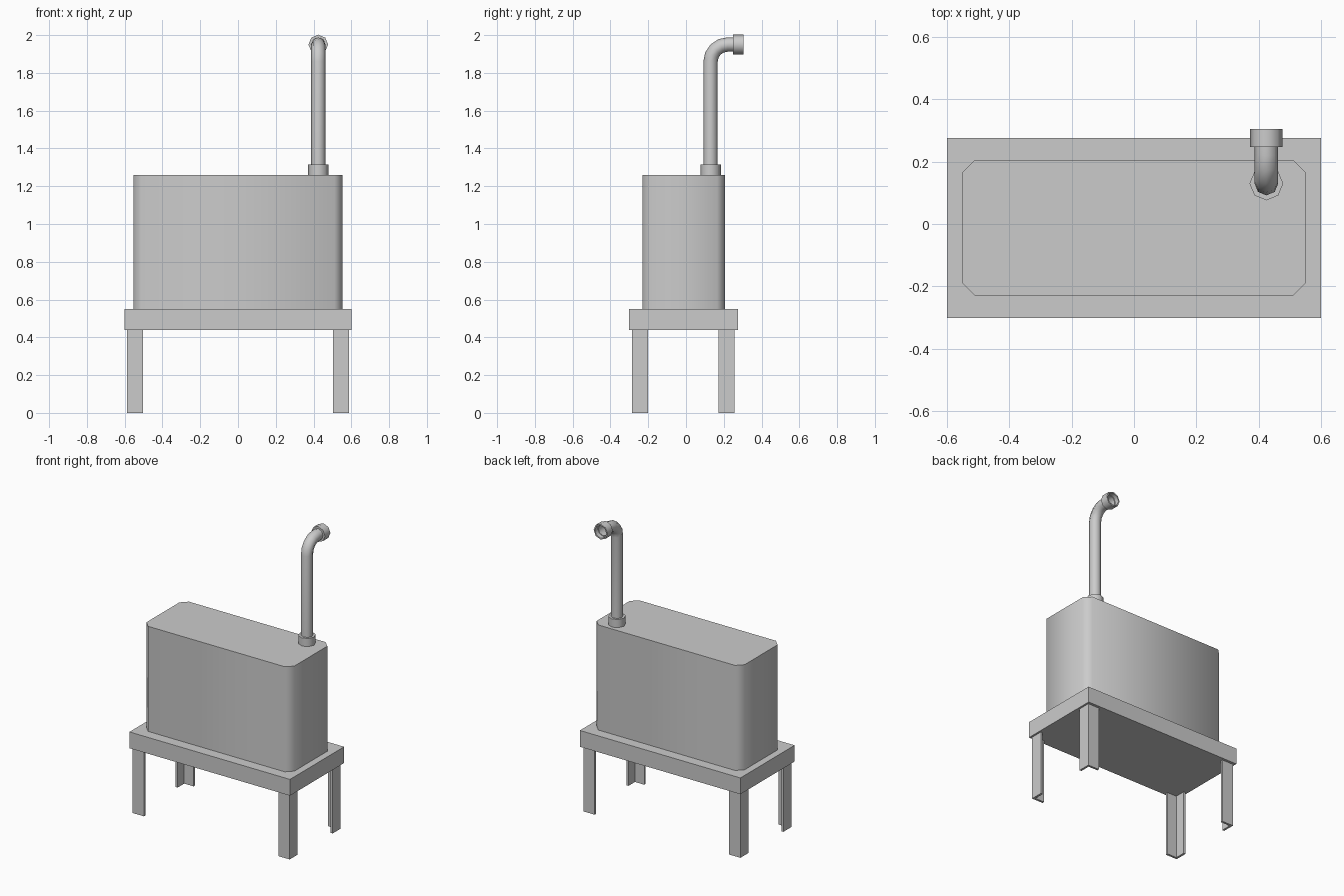
import bpy, bmesh, math
from mathutils import Vector

if "Cube" in bpy.data.objects:
    bpy.data.objects.remove(bpy.data.objects["Cube"])


def finish(name, bm, smooth=None):
    bmesh.ops.recalc_face_normals(bm, faces=bm.faces)
    me = bpy.data.meshes.new(name)
    bm.to_mesh(me)
    bm.free()
    ob = bpy.data.objects.new(name, me)
    bpy.context.collection.objects.link(ob)
    if smooth:
        bpy.ops.object.select_all(action='DESELECT')
        ob.select_set(True)
        bpy.context.view_layer.objects.active = ob
        bpy.ops.object.shade_smooth_by_angle(angle=math.radians(smooth))
    return ob


def prism(name, outline, z0, z1, smooth=None):
    bm = bmesh.new()
    face = bm.faces.new([bm.verts.new((x, y, z0)) for x, y in outline])
    ext = bmesh.ops.extrude_face_region(bm, geom=[face], use_keep_orig=True)
    top = [v for v in ext['geom'] if isinstance(v, bmesh.types.BMVert)]
    bmesh.ops.translate(bm, verts=top, vec=(0, 0, z1 - z0))
    return finish(name, bm, smooth)


def sweep(name, rings, closed=False, sides=8):
    # each ring: (y, z, tilt from vertical towards +y, radius)
    bm = bmesh.new()
    loops = []
    for y, z, tilt, r in rings:
        side = Vector((1, 0, 0))
        up = Vector((0, math.cos(tilt), -math.sin(tilt)))
        c = Vector((PIPE_X, y, z))
        loops.append([bm.verts.new(c + r * (math.cos(a) * side + math.sin(a) * up))
                      for a in (2 * math.pi * i / sides for i in range(sides))])
    pairs = list(zip(loops, loops[1:]))
    if closed:
        pairs.append((loops[-1], loops[0]))
    for a, b in pairs:
        for i in range(sides):
            j = (i + 1) % sides
            bm.faces.new((a[i], a[j], b[j], b[i]))
    return finish(name, bm, 50)


PIPE_X, PIPE_Y = 0.425, 0.13
R = 0.038

# Stand platform
prism("stand_platform", [(-.6, -.302), (.6, -.302), (.6, .276), (-.6, .276)], 0.44, 0.55)

# Angle-iron legs, mirrored to the four corners
W, T = 0.085, 0.015
for sx, xn in ((-1, "left"), (1, "right")):
    for sy, y0, yn in ((-1, -.287, "front"), (1, .258, "back")):
        x0 = sx * .587
        ell = [(0, 0), (W, 0), (W, T), (T, T), (T, W), (0, W)]
        prism(f"{yn}_{xn}_leg", [(x0 - sx * u, y0 - sy * v) for u, v in ell], 0, 0.44)

# Tank with chamfered vertical corners
c, x, y0, y1 = 0.042, 0.553, -0.23, 0.206
prism("tank", [(-x + c, y0), (x - c, y0), (x, y0 + c), (x, y1 - c),
               (x - c, y1), (-x + c, y1), (-x, y1 - c), (-x, y0 + c)], 0.55, 1.26, 50)

# Vent pipe with a quarter bend to the back
bend, steps, z_bend = 0.09, 4, 1.86
rings = [(PIPE_Y, 1.26, 0, R)]
for i in range(steps + 1):
    t = math.pi / 2 * i / steps
    rings.append((PIPE_Y + bend * (1 - math.cos(t)), z_bend + bend * math.sin(t), t, R))
rings.append((0.275, z_bend + bend, math.pi / 2, R))
sweep("vent_pipe", rings)

# Collar at the pipe base and open fitting at the outlet
CR = 0.054
sweep("pipe_collar", [(PIPE_Y, 1.26, 0, R), (PIPE_Y, 1.26, 0, CR),
                      (PIPE_Y, 1.315, 0, CR), (PIPE_Y, 1.315, 0, R)], True)
q, zc = math.pi / 2, z_bend + bend
sweep("outlet_fitting", [(0.248, zc, q, R), (0.248, zc, q, 0.052), (0.305, zc, q, 0.052),
                         (0.305, zc, q, 0.043), (0.275, zc, q, 0.043), (0.275, zc, q, R)], True)
